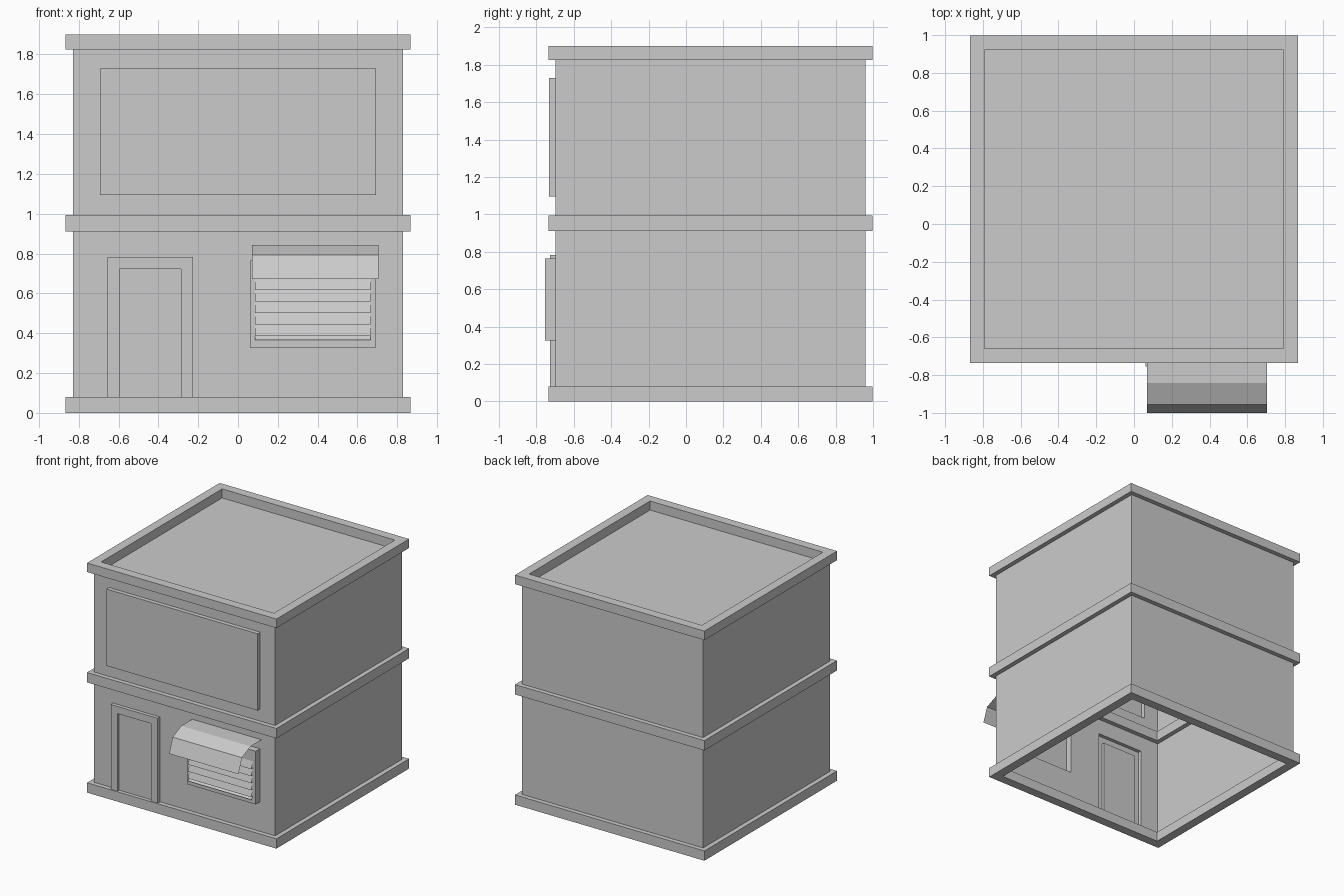
import bpy
import bmesh

cube = bpy.data.objects.get("Cube")
if cube:
    bpy.data.objects.remove(cube, do_unlink=True)

GREY = (0.6, 0.6, 0.6, 1.0)
plaster = bpy.data.materials.new("plain_grey")
plaster.use_nodes = True
plaster.diffuse_color = GREY
plaster.node_tree.nodes["Principled BSDF"].inputs["Base Color"].default_value = GREY

# Main dimensions
MID_Y = 0.131
HALF = 0.829          # walls
FRONT = MID_Y - HALF
OUTER, INNER = 0.867, 0.791   # ledge rings
BASE, BAND, ROOF = (0, 0.081), (0.912, 0.994), (1.825, 1.9)
DOOR = (-0.655, BASE[1], -0.225, 0.783)
WINDOW = (0.06, 0.325, 0.69, 0.765)
SIGN = (-0.692, 1.095, 0.692, 1.73)


def finish(name, bm):
    for f in [f for f in bm.faces if f.calc_area() < 1e-6]:
        bm.faces.remove(f)
    bmesh.ops.remove_doubles(bm, verts=bm.verts, dist=1e-5)
    mesh = bpy.data.meshes.new(name)
    bm.to_mesh(mesh)
    bm.free()
    mesh.materials.append(plaster)
    obj = bpy.data.objects.new(name, mesh)
    bpy.context.collection.objects.link(obj)
    return obj


def quad(bm, points):
    return bm.faces.new([bm.verts.new(p) for p in points])


def bridge(bm, loops, cap=False):
    """Join consecutive four-point loops, optionally closing the last one."""
    for a, b in zip(loops, loops[1:]):
        for i in range(4):
            j = (i + 1) % 4
            quad(bm, (a[i], a[j], b[j], b[i]))
    if cap:
        quad(bm, loops[-1])


def level(half, z):
    return [(sx * half, MID_Y + sy * half, z)
            for sx, sy in ((-1, -1), (1, -1), (1, 1), (-1, 1))]


def upright(rect, y):
    x0, z0, x1, z1 = rect
    return [(x0, y, z0), (x1, y, z0), (x1, y, z1), (x0, y, z1)]


def ledge(name, z0, z1):
    bm = bmesh.new()
    corners = [level(OUTER, z0), level(OUTER, z1), level(INNER, z1), level(INNER, z0)]
    bridge(bm, corners + corners[:1])
    finish(name, bm)


def storey(name, z0, z1, holes):
    """Thin walls, the front one divided around its openings."""
    bm = bmesh.new()
    low, high = level(HALF, z0), level(HALF, z1)
    for i in (1, 2, 3):
        j = (i + 1) % 4
        quad(bm, (low[i], low[j], high[j], high[i]))
    xs = sorted({-HALF, HALF, *(h[k] for h in holes for k in (0, 2))})
    zs = sorted({z0, z1, *(h[k] for h in holes for k in (1, 3))})
    for xa, xb in zip(xs, xs[1:]):
        for za, zb in zip(zs, zs[1:]):
            cx, cz = (xa + xb) / 2, (za + zb) / 2
            if not any(h[0] < cx < h[2] and h[1] < cz < h[3] for h in holes):
                quad(bm, upright((xa, za, xb, zb), FRONT))
    bmesh.ops.remove_doubles(bm, verts=bm.verts, dist=1e-5)
    bmesh.ops.dissolve_limit(bm, angle_limit=0.01, verts=bm.verts, edges=bm.edges)
    finish(name, bm)


def panel(name, steps):
    bm = bmesh.new()
    bridge(bm, [upright(r, y) for r, y in steps], cap=True)
    finish(name, bm)


def sheet(name, x0, x1, profile):
    bm = bmesh.new()
    for (ya, za), (yb, zb) in zip(profile, profile[1:]):
        quad(bm, ((x0, ya, za), (x0, yb, zb), (x1, yb, zb), (x1, ya, za)))
    finish(name, bm)


# Ledges, walls and roof
ledge("base_ledge", *BASE)
ledge("middle_ledge", *BAND)
ledge("roof_parapet", *ROOF)
storey("lower_walls", BASE[1], BAND[0], [DOOR, WINDOW])
storey("upper_walls", BAND[1], ROOF[0], [SIGN])
bm = bmesh.new()
quad(bm, level(INNER, ROOF[0]))
finish("flat_roof", bm)

# Blank sign board and door with a recessed leaf
panel("sign_board", [(SIGN, FRONT), (SIGN, -0.733)])
leaf = (-0.595, BASE[1], -0.285, 0.723)
panel("door", [(DOOR, FRONT), (DOOR, -0.728), (leaf, -0.728), (leaf, -0.705)])

# Shuttered window: flat box with overlapping sloped slats
panel("window_box", [(WINDOW, FRONT), (WINDOW, -0.754)])
slats = []
for i in range(6):
    top = 0.676 - i * 0.058
    slats += [(-0.755, top), (-0.775, max(top - 0.058, 0.365))]
sheet("window_slats", 0.085, 0.665, slats)

# Folded awning
sheet("awning", 0.07, 0.705,
      [(FRONT, 0.843), (-0.842, 0.843), (-0.955, 0.793), (-1.0, 0.673)])
